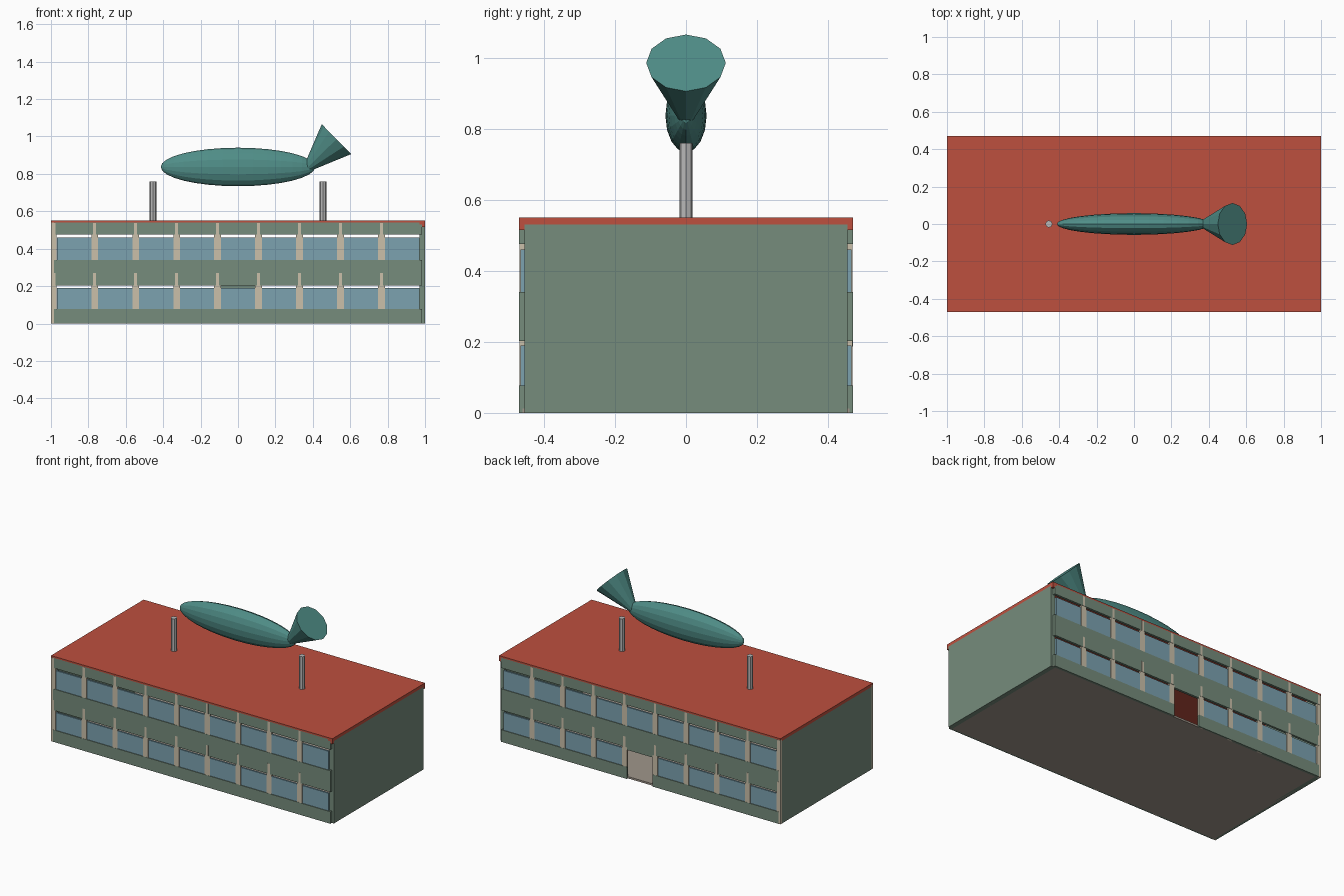
import bpy, bmesh, math
from mathutils import Matrix, Vector

if "Cube" in bpy.data.objects:
    bpy.data.objects.remove(bpy.data.objects["Cube"])


def material(name, r, g, b):
    # sRGB bytes to linear diffuse colour
    m = bpy.data.materials.new(name)
    lin = [((c / 255 + 0.055) / 1.055) ** 2.4 for c in (r, g, b)]
    m.diffuse_color = (*lin, 1)
    m.use_nodes = True
    m.node_tree.nodes["Principled BSDF"].inputs["Base Color"].default_value = m.diffuse_color
    return m


GREEN = material("sage_green", 118, 140, 124)
RED = material("roof_red", 190, 80, 63)
BLUE = material("window_blue", 124, 162, 176)
CREAM = material("pillar_cream", 203, 192, 170)
TAUPE = material("floor_taupe", 160, 150, 139)
GREY = material("pole_grey", 185, 185, 185)
TEAL = material("airship_teal", 80, 142, 136)


def finish(name, bm, mat):
    bmesh.ops.recalc_face_normals(bm, faces=bm.faces)
    me = bpy.data.meshes.new(name)
    bm.to_mesh(me)
    bm.free()
    me.materials.append(mat)
    ob = bpy.data.objects.new(name, me)
    bpy.context.collection.objects.link(ob)
    return ob


def boxes(name, spans, mat):
    # one object from several (x0, x1, y0, y1, z0, z1) boxes
    bm = bmesh.new()
    for x0, x1, y0, y1, z0, z1 in spans:
        mid = Vector((x0 + x1, y0 + y1, z0 + z1)) / 2
        size = (abs(x1 - x0), abs(y1 - y0), abs(z1 - z0), 1)
        bmesh.ops.create_cube(bm, size=1, matrix=Matrix.Translation(mid) @ Matrix.Diagonal(size))
    return finish(name, bm, mat)


# Shell: floor, end walls and roof
IN, OUT, END = 0.455, 0.47, 0.985
boxes("floor", [(-0.985, 0.985, -0.46, 0.46, 0.0, 0.012)], TAUPE)
boxes("left_wall", [(-1, -0.97, -IN, IN, 0, 0.53)], GREEN)
boxes("right_wall", [(0.97, 1, -IN, IN, 0, 0.53)], GREEN)
boxes("roof", [(-1, 1, -OUT, OUT, 0.54, 0.55)], RED)
boxes("roof_end_trim",
      [(-1, -0.97, -IN, IN, 0.53, 0.54), (0.97, 1, -OUT, OUT, 0.53, 0.54)]
      + [(0.985, 1, s * IN, s * OUT, 0.515, 0.53) for s in (-1, 1)], RED)

# Facades: front and back share the bay rhythm, the back has a door opening
PITCH = 0.219
CENTRES = [-0.985 + PITCH * i for i in range(9)]
for side, s in (("front", -1), ("back", 1)):
    back = s > 0
    door0, door1 = CENTRES[4] + 0.018, CENTRES[5] - 0.018

    # Horizontal spandrel bands
    bands = [(-END, END, s * IN, s * OUT, 0.203, 0.34),
             (-END, END, s * IN, s * OUT, 0.475, 0.54)]
    if back:
        bands += [(-END, door0, s * IN, s * OUT, 0, 0.077),
                  (door1, END, s * IN, s * OUT, 0, 0.077),
                  (door0, door1, s * IN, s * OUT, 0.187, 0.203)]
    else:
        bands.append((-END, END, s * IN, s * OUT, 0, 0.077))
    boxes(side + "_bands", bands, GREEN)

    # Window panes, stopping just short of the band above
    panes = []
    for i, c in enumerate(CENTRES):
        x0 = c + 0.017
        x1 = 0.97 if i == 8 else c + PITCH - 0.017
        for z0, z1 in ((0.077, 0.19), (0.34, 0.46)):
            if not (back and i == 4 and z0 < 0.2):
                panes.append((x0, x1, s * IN, s * 0.466, z0, z1))
    boxes(side + "_windows", panes, BLUE)

    # Pillars with narrow exposed strips on the upper bands
    pillars = []
    for i, c in enumerate(CENTRES):
        w = 0.015 if i == 0 else 0.018
        pillars.append((c - w, c + w, s * IN, s * 0.469, 0, 0.54))
        for z0, z1 in ((0.203, 0.27), (0.475, 0.538)):
            pillars.append((c - 0.008, c + 0.008, s * 0.465, s * 0.4706, z0, z1))
    boxes(side + "_pillars", pillars, CREAM)

# Mooring poles
for name, x in (("left_pole", -0.455), ("right_pole", 0.455)):
    bm = bmesh.new()
    bmesh.ops.create_cone(bm, cap_ends=True, segments=8, radius1=0.019, radius2=0.019,
                          depth=0.212, matrix=Matrix.Translation((x, 0, 0.654)))
    finish(name, bm, GREY)

# Airship hull: stretched faceted sphere with its poles along x
bm = bmesh.new()
bmesh.ops.create_uvsphere(
    bm, u_segments=16, v_segments=16, radius=1,
    matrix=Matrix.Translation((0, 0, 0.837)) @ Matrix.Diagonal((0.413, 0.058, 0.103, 1))
    @ Matrix.Rotation(math.radians(90), 4, 'Y'))
finish("airship_hull", bm, TEAL)

# Flared tail, tilted up and back
start, end = Vector((0.372, 0, 0.835)), Vector((0.527, 0, 0.985))
bm = bmesh.new()
bmesh.ops.create_cone(
    bm, cap_ends=True, segments=12, radius1=0.024, radius2=0.112,
    depth=(end - start).length,
    matrix=Matrix.Translation((start + end) / 2) @ Matrix.Rotation(math.radians(45.5), 4, 'Y'))
finish("airship_tail", bm, TEAL)
